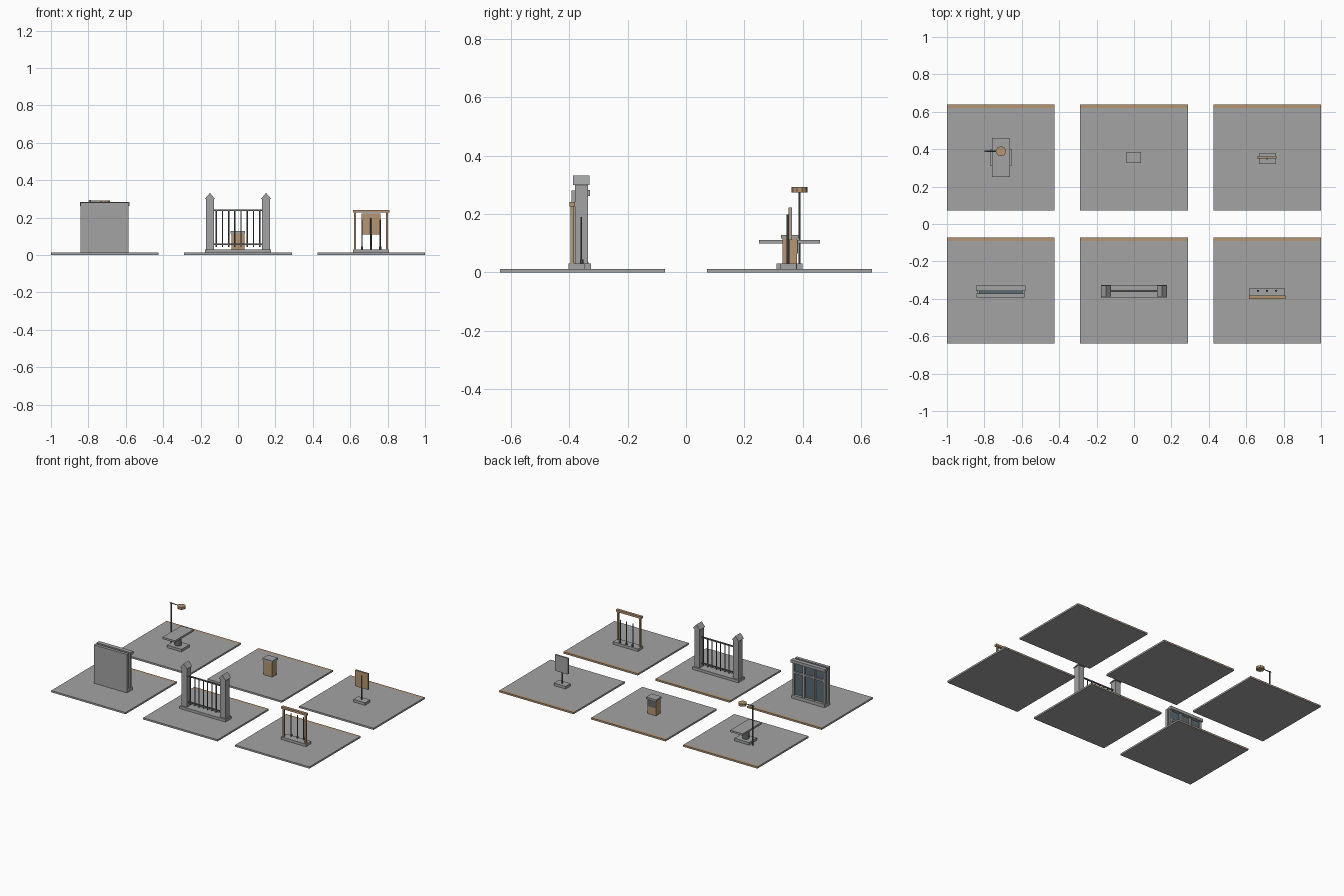
import bpy, bmesh, math
from mathutils import Vector

if "Cube" in bpy.data.objects:
    bpy.data.objects.remove(bpy.data.objects["Cube"])


def material(name, rgb):
    m = bpy.data.materials.new(name)
    m.diffuse_color = (*rgb, 1)
    m.use_nodes = True
    m.node_tree.nodes["Principled BSDF"].inputs["Base Color"].default_value = m.diffuse_color
    return m


GREY = material("concrete grey", (0.36, 0.37, 0.365))
BROWN = material("tan brown", (0.47, 0.30, 0.17))
DARK = material("dark metal", (0.13, 0.14, 0.145))
GLASS = material("blue glass", (0.10, 0.145, 0.175))


def finish(name, bm, mat):
    bmesh.ops.recalc_face_normals(bm, faces=bm.faces)
    me = bpy.data.meshes.new(name)
    bm.to_mesh(me)
    bm.free()
    me.materials.append(mat)
    ob = bpy.data.objects.new(name, me)
    bpy.context.collection.objects.link(ob)
    return ob


def box(name, x0, x1, y0, y1, z0, z1, mat):
    bm = bmesh.new()
    bmesh.ops.create_cube(bm, size=1)
    for v in bm.verts:
        v.co = Vector((x0 if v.co.x < 0 else x1,
                       y0 if v.co.y < 0 else y1,
                       z0 if v.co.z < 0 else z1))
    return finish(name, bm, mat)


def rod(name, a, b, r, mat, sides=8):
    a, b = Vector(a), Vector(b)
    bm = bmesh.new()
    bmesh.ops.create_cone(bm, cap_ends=True, segments=sides, radius1=r,
                          radius2=r, depth=(b - a).length)
    q = (b - a).to_track_quat('Z', 'Y')
    for v in bm.verts:
        v.co = q @ v.co + (a + b) / 2
    return finish(name, bm, mat)


def gable(name, x, w, y0, y1, z0, z1, mat):
    bm = bmesh.new()
    ends = [[bm.verts.new((x + dx, y, z)) for dx, z in ((-w, z0), (w, z0), (0, z1))]
            for y in (y0, y1)]
    for e in ends:
        bm.faces.new(e)
    for i in range(3):
        j = (i + 1) % 3
        bm.faces.new((ends[0][i], ends[0][j], ends[1][j], ends[1][i]))
    return finish(name, bm, mat)


G = 0.012   # tile top
B = 0.03    # plinth top

# Six ground tiles, each with a brown strip along the top of its back edge
for cx in (-0.712, 0, 0.712):
    for cy in (-0.355, 0.355):
        box("ground_tile", cx - 0.288, cx + 0.288, cy - 0.283, cy + 0.283, 0, 0.0105, GREY)
        box("ground_slab", cx - 0.288, cx + 0.288, cy - 0.283, cy + 0.264, 0.0105, G, GREY)
        box("tile_back_strip", cx - 0.288, cx + 0.288, cy + 0.264, cy + 0.2832, 0.005, G, BROWN)

# Front left: wall panel with a glazed back
box("wall_panel", -0.842, -0.586, -0.392, -0.371, G, 0.281, GREY)
box("glass_pane", -0.83, -0.595, -0.371, -0.352, G, 0.264, GLASS)
box("wall_cornice", -0.845, -0.581, -0.358, -0.329, 0.262, 0.282, GREY)
box("wall_plinth", -0.84, -0.585, -0.371, -0.334, G, 0.035, GREY)
for i in range(4):
    x = -0.832 + i * (0.24 / 3)
    box("window_mullion", x - 0.007, x + 0.007, -0.356, -0.340, 0.03, 0.264, GREY)
box("window_rail", -0.838, -0.587, -0.356, -0.341, 0.186, 0.198, GREY)

# Front middle: gate with gabled pillars and bars
box("gate_plinth", -0.177, 0.177, -0.392, -0.326, G, B, GREY)
for s in (-1, 1):
    x = s * 0.15
    box("gate_pillar", x - 0.021, x + 0.021, -0.381, -0.336, B, 0.302, GREY)
    gable("pillar_cap", x, 0.027, -0.388, -0.330, 0.300, 0.332, GREY)
for z in (0.058, 0.239):
    box("gate_rail", -0.13, 0.13, -0.363, -0.354, z - 0.004, z + 0.004, DARK)
for i in range(8):
    x = -0.116 + i * 0.0331
    rod("gate_bar", (x, -0.3585, 0.043), (x, -0.3585, 0.24), 0.0034, DARK)

# Front right: brown frame with three rods
box("frame_plinth", 0.615, 0.808, -0.402, -0.346, G, B, GREY)
box("frame_beam", 0.614, 0.81, -0.40, -0.381, 0.226, 0.241, BROWN)
for x in (0.626, 0.797):
    box("frame_post", x - 0.006, x + 0.006, -0.395, -0.383, B, 0.227, BROWN)
for x in (0.663, 0.711, 0.76):
    rod("standing_rod", (x, -0.359, B), (x, -0.359, 0.19), 0.0033, DARK)
    rod("rod_collar", (x, -0.357, B), (x, -0.357, 0.044), 0.006, DARK)

# Back left: table on a pedestal with a lamp
box("table_base", -0.768, -0.655, 0.311, 0.40, G, B, GREY)
rod("table_pedestal", (-0.712, 0.355, B), (-0.712, 0.355, 0.099), 0.022, DARK, 12)
box("table_top", -0.76, -0.664, 0.25, 0.459, 0.098, 0.111, GREY)
rod("lamp_pole", (-0.79, 0.389, G), (-0.79, 0.389, 0.293), 0.004, DARK)
rod("lamp_arm", (-0.80, 0.389, 0.288), (-0.70, 0.389, 0.288), 0.003, DARK)
rod("lamp_head", (-0.711, 0.389, 0.274), (-0.711, 0.389, 0.2915), 0.027, BROWN, 10)

# Back middle: brown bin with a grey lid
box("bin_body", -0.034, 0.034, 0.330, 0.380, G, 0.115, BROWN)
box("bin_lid", -0.039, 0.038, 0.325, 0.386, 0.115, 0.128, GREY)
box("bin_back_panel", -0.030, 0.030, 0.379, 0.383, 0.065, 0.112, DARK)

# Back right: sign board on a post
box("sign_plinth", 0.668, 0.759, 0.322, 0.378, G, B, GREY)
rod("sign_post", (0.712, 0.350, B), (0.712, 0.350, 0.198), 0.005, DARK)
box("sign_front", 0.661, 0.762, 0.351, 0.357, 0.11, 0.222, BROWN)
box("sign_back", 0.661, 0.762, 0.357, 0.363, 0.11, 0.222, GREY)
